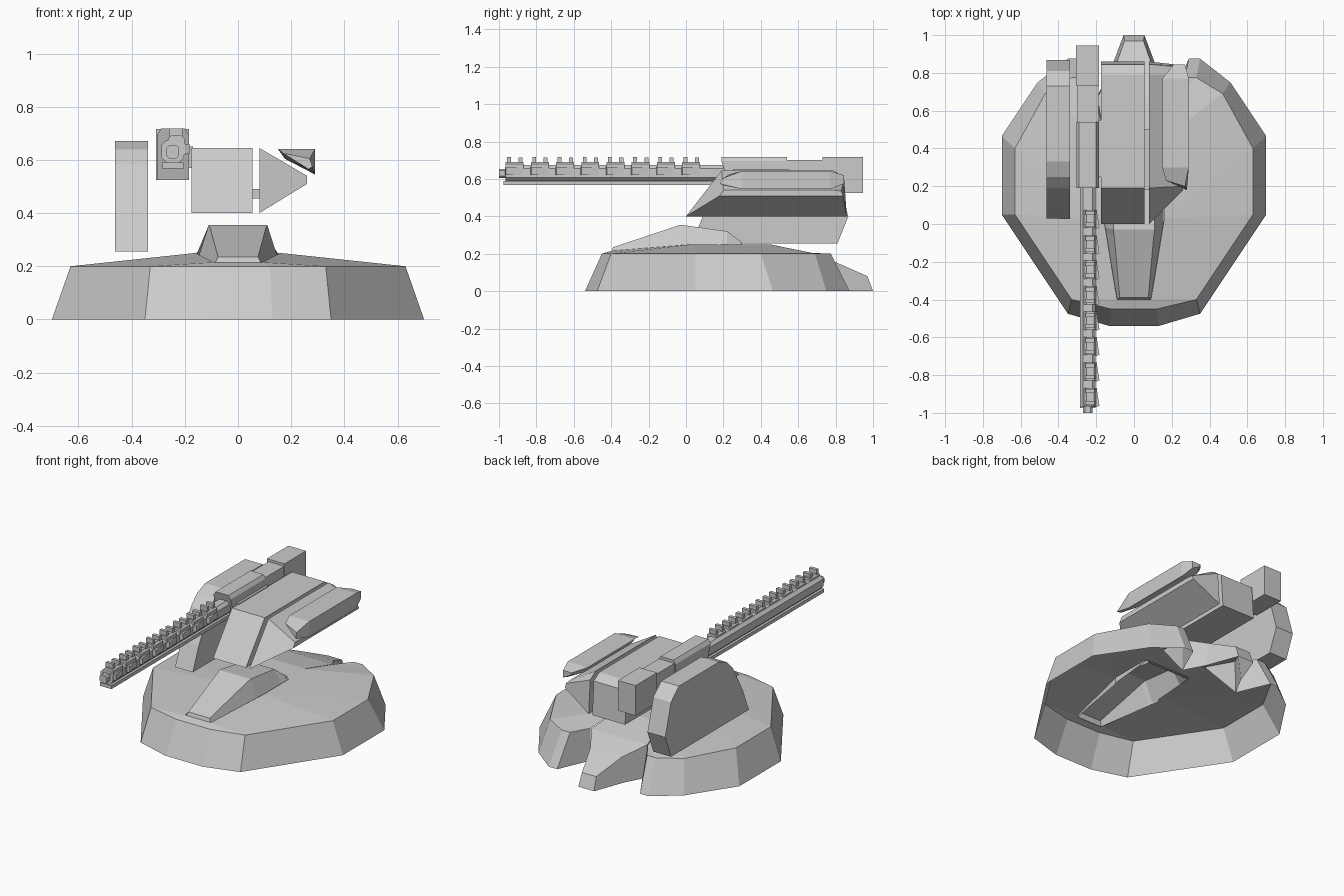
import bpy, bmesh

if "Cube" in bpy.data.objects:
    bpy.data.objects.remove(bpy.data.objects["Cube"])


def make(name, verts, faces):
    me = bpy.data.meshes.new(name)
    me.from_pydata(verts, [], faces)
    bm = bmesh.new()
    bm.from_mesh(me)
    bmesh.ops.remove_doubles(bm, verts=bm.verts, dist=1e-5)
    bmesh.ops.recalc_face_normals(bm, faces=bm.faces)
    bm.to_mesh(me)
    bm.free()
    ob = bpy.data.objects.new(name, me)
    bpy.context.collection.objects.link(ob)
    return ob


def loft(name, rings, bottomless=False):
    """Skin equal-length rings of points and cap both ends; bottomless skips the first edge strip."""
    n = len(rings[0])
    verts = [p for r in rings for p in r]
    faces = [tuple(range(n)), tuple(range((len(rings) - 1) * n, len(rings) * n))]
    for k in range(len(rings) - 1):
        for i in range(1 if bottomless else 0, n):
            j = (i + 1) % n
            faces.append((k * n + i, k * n + j, (k + 1) * n + j, (k + 1) * n + i))
    return make(name, verts, faces)


def side_prism(name, profile, x0, x1):
    """Extrude a (y, z) profile along x."""
    return loft(name, [[(x, y, z) for y, z in profile] for x in (x0, x1)])


def long_prism(name, section, y0, y1):
    """Extrude an (x, z) section along y."""
    return loft(name, [[(x, y, z) for x, z in section] for y in (y0, y1)])


def box(name, x0, x1, y0, y1, z0, z1):
    return long_prism(name, [(x0, z0), (x1, z0), (x1, z1), (x0, z1)], y0, y1)


def octagon(cx, cz, w, h, c):
    return [(cx - w + c, cz - h), (cx + w - c, cz - h), (cx + w, cz - h + c), (cx + w, cz + h - c),
            (cx + w - c, cz + h), (cx - w + c, cz + h), (cx - w, cz + h - c), (cx - w, cz - h + c)]


# Hollow base: half built from three rings, then mirrored
foot = [(0, -.54), (.13, -.54), (.35, -.475), (.70, .05), (.70, .465), (.51, .75), (.35, .875), (.29, .875)]
rim = [(0, -.45), (.12, -.45), (.33, -.40), (.63, .05), (.63, .40), (.47, .69), (.33, .775), (.27, .775)]
hub = [(0, -.40, .215), (.09, -.40, .215), (.09, -.40, .215), (.16, .03, .25),
       (.16, .03, .25), (.16, .45, .25), (.20, .67, .205), (.20, .67, .205)]
n = len(foot)
verts = [(x, y, 0) for x, y in foot] + [(x, y, .2) for x, y in rim] + hub
faces = []
for i in range(n - 1):
    faces.append((i, i + 1, n + i + 1, n + i))
    ring = [n + i, n + i + 1, 2 * n + i + 1]
    if hub[i] != hub[i + 1]:
        ring.append(2 * n + i)
    faces.append(tuple(ring))
m = len(verts)
verts += [(.20, .67, 0), (.16, .28, .25), (0, .28, .25), (0, .45, .25), (.09, -.39, .205), (.16, .03, .21)]
faces += [(n - 1, 2 * n - 1, 3 * n - 1, m),                    # notch wall
          (m + 1, 2 * n + 5, m + 3, m + 2),                    # deck behind the nose
          (2 * n + 3, m + 1, 2 * n + 5),
          (2 * n + 1, 2 * n + 3, m + 5, m + 4)]                # groove wall
base = make("base_shell", verts, faces)
mir = base.modifiers.new("mirror", 'MIRROR')
mir.use_clip = True


# Rear foot wedge and front nose, lofted from trapezoid sections
def trapezoids(rows):
    return [[(-b, y, z0), (b, y, z0), (t, y2, z1), (-t, y2, z1)] for y, y2, b, t, z0, z1 in rows]


loft("rear_wedge", trapezoids([(.45, .45, .16, .155, .245, .25), (.67, .67, .20, .195, 0, .205),
                               (.80, .80, .13, .11, 0, .155), (1.0, .97, .055, .05, 0, .08)]), True)
loft("nose_cover", trapezoids([(-.40, -.39, .09, .075, .205, .235), (-.04, -.06, .15, .105, .215, .345),
                               (-.02, -.03, .155, .11, .215, .355), (.22, .22, .16, .10, .235, .32),
                               (.30, .30, .16, .10, .245, .26)]), True)

# Main turret body
body = [(0, .40), (.19, .645), (.79, .645), (.845, .61), (.86, .40)]
side_prism("turret_body", body, -.175, .055)
box("body_seam_link", .05, .085, .18, .50, .455, .49)

# Right cheek: tapers outwards to a narrow edge
loft("right_cheek", [[(.08, y, z) for y, z in body],
                     [(.26, .18, .51), (.26, .20, .54), (.26, .79, .54), (.26, .83, .535), (.26, .84, .51)]])

# Right pod: triangular section with tapered ends
loft("right_pod", [[(.17, .23, .625), (.27, .20, .605), (.28, .18, .575), (.265, .20, .565)],
                   [(.15, .30, .642), (.29, .30, .642), (.29, .30, .545), (.175, .30, .605)],
                   [(.15, .77, .642), (.29, .77, .642), (.29, .77, .545), (.175, .77, .605)],
                   [(.21, .845, .62), (.27, .845, .62), (.27, .845, .575), (.22, .845, .60)]])

# Left shield plate
side_prism("left_shield", [(.03, .255), (.09, .40), (.19, .58), (.25, .64), (.33, .672), (.73, .672),
                           (.81, .60), (.868, .40), (.81, .255)], -.462, -.338)

# Gun housing
GX = -.245
front_sec = [(-.305, .525), (-.185, .525), (-.185, .695), (-.20, .718), (-.29, .718), (-.305, .695)]
loft("gun_housing_front", [[(x, .19 + (.05 if z < .6 else 0), z) for x, z in front_sec],
                           [(x, .54, z) for x, z in front_sec]])
box("gun_housing_middle", -.298, -.188, .53, .74, .53, .70)
box("gun_housing_rear", -.308, -.185, .73, .945, .525, .716)
box("gun_mount", -.19, -.17, .25, .55, .57, .65)

# Barrel, lower rail and muzzle
long_prism("barrel", octagon(GX, .632, .042, .042, .018), -.965, .22)
box("lower_rail", -.285, -.205, -.975, .22, .568, .590)
box("rail_web", -.265, -.225, -.96, .22, .585, .61)
long_prism("muzzle", octagon(GX, .63, .024, .024, .01), -1.0, -.95)

# Repeated coil blocks: chamfered saddle, two uprights and a side fin
for k in range(8):
    y = -.968 + k * .1347
    long_prism(f"coil_block_{k}", octagon(-.232, .655, .032, .036, .012), y + .004, y + .10)
    box(f"coil_clamp_{k}", -.268, -.197, y, y + .10, .618, .655)
    box(f"coil_tooth_{k}", -.258, -.208, y + .012, y + .032, .68, .718)
    box(f"coil_tooth_rear_{k}", -.258, -.208, y + .072, y + .094, .68, .714)
    loft(f"coil_fin_{k}", [[(-.20, y, z), (-.198, y + .10, z), (-.183, y + .006, z)] for z in (.622, .66)])
